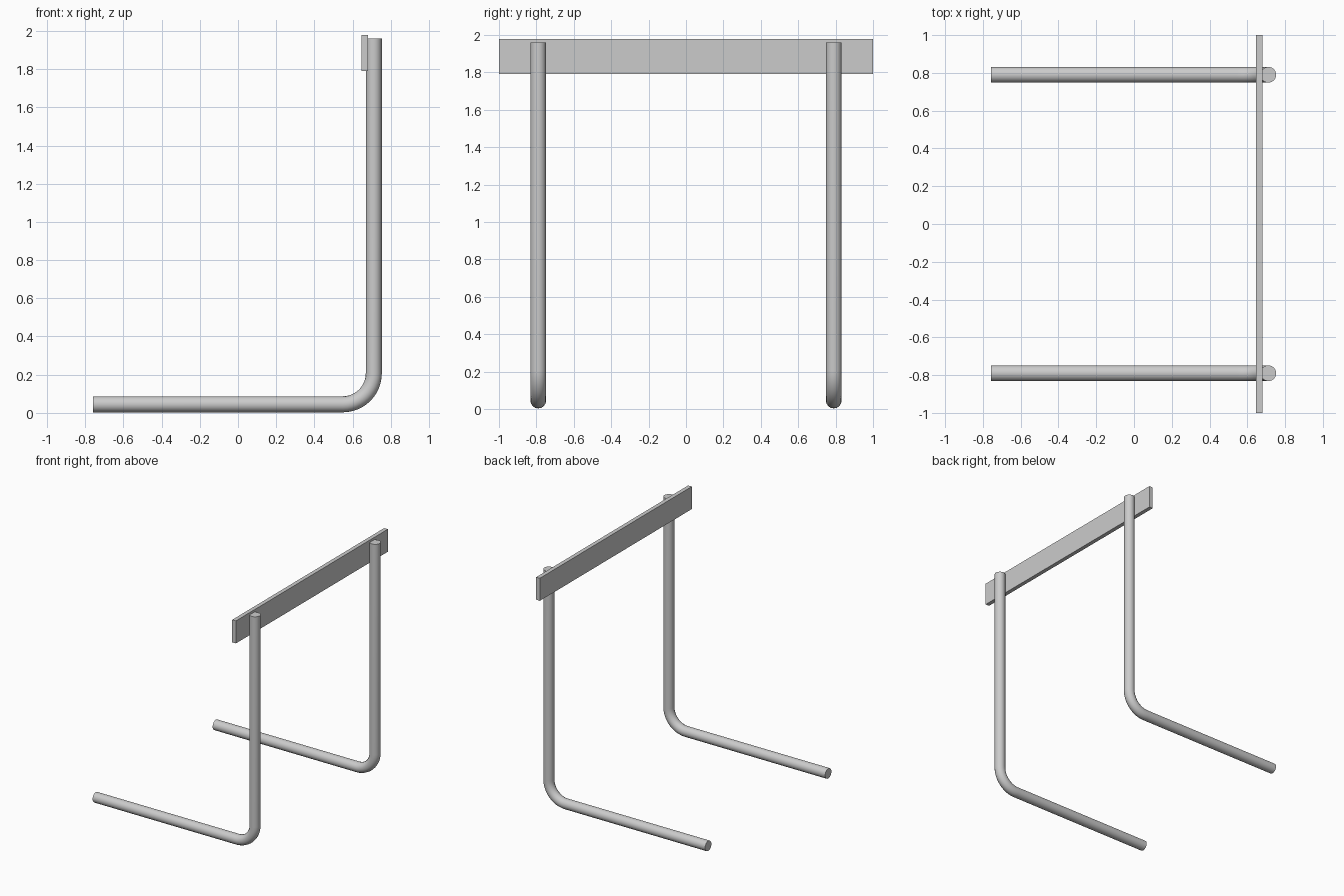
import bpy, math

if "Cube" in bpy.data.objects:
    bpy.data.objects.remove(bpy.data.objects["Cube"])

R = 0.042           # tube radius
X, Z = 0.711, 0.045  # centre lines of the upright and the foot
BEND = 0.162        # centre-line bend radius
TOP, FOOT = 1.96, -0.758


def leg(name, y):
    # L-shaped path: foot end, quarter-circle bend, upright top
    path = [(FOOT, Z)]
    for i in range(13):
        a = -math.pi / 2 + math.pi / 2 * i / 12
        path.append((X - BEND + BEND * math.cos(a), Z + BEND + BEND * math.sin(a)))
    path.append((X, TOP))

    curve = bpy.data.curves.new(name, 'CURVE')
    curve.dimensions = '3D'
    curve.bevel_depth = R
    curve.bevel_resolution = 6
    curve.use_fill_caps = True
    spline = curve.splines.new('POLY')
    spline.points.add(len(path) - 1)
    for p, (x, z) in zip(spline.points, path):
        p.co = (x, y, z, 1)

    obj = bpy.data.objects.new(name, curve)
    bpy.context.collection.objects.link(obj)
    bpy.ops.object.select_all(action='DESELECT')
    obj.select_set(True)
    bpy.context.view_layer.objects.active = obj
    bpy.ops.object.convert(target='MESH')
    bpy.ops.object.shade_smooth_by_angle(angle=math.radians(40))


# Two bent tube legs
leg("left_leg", 0.79)
leg("right_leg", -0.79)

# Flat crossbar board on the inner side of the uprights
bpy.ops.mesh.primitive_cube_add(size=1, location=(0.664, 0, 1.885))
bar = bpy.context.object
bar.name = "crossbar"
bar.scale = (0.034, 2.0, 0.188)
bpy.ops.object.transform_apply(location=False, rotation=False, scale=True)
